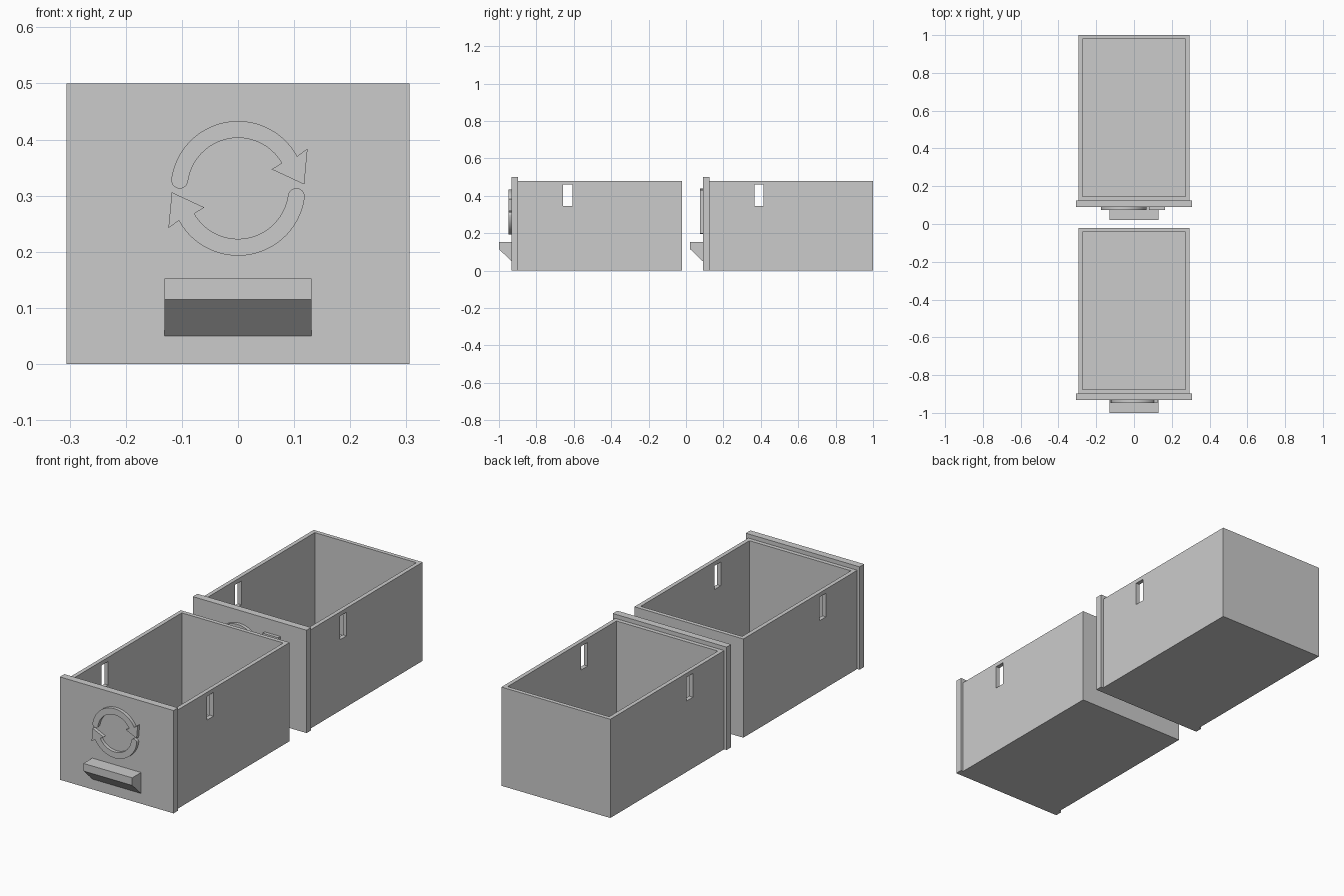
import bpy, bmesh
from math import radians, cos, sin
from mathutils import Vector

if "Cube" in bpy.data.objects:
    bpy.data.objects.remove(bpy.data.objects["Cube"], do_unlink=True)

grey = bpy.data.materials.new("light grey plastic")
grey.use_nodes = True
grey.diffuse_color = (0.6, 0.6, 0.6, 1)
grey.node_tree.nodes["Principled BSDF"].inputs["Base Color"].default_value = (0.6, 0.6, 0.6, 1)


def prism(name, outline, direction):
    """Extrude a closed 3D outline along a direction."""
    bm = bmesh.new()
    face = bm.faces.new([bm.verts.new(p) for p in outline])
    moved = bmesh.ops.extrude_face_region(bm, geom=[face])["geom"]
    bmesh.ops.translate(bm, vec=Vector(direction),
                        verts=[v for v in moved if isinstance(v, bmesh.types.BMVert)])
    bmesh.ops.recalc_face_normals(bm, faces=bm.faces)
    mesh = bpy.data.meshes.new(name)
    bm.to_mesh(mesh)
    bm.free()
    mesh.materials.append(grey)
    obj = bpy.data.objects.new(name, mesh)
    bpy.context.collection.objects.link(obj)
    return obj


def box(name, x, y, z):
    outline = [(x[0], y[0], z[0]), (x[1], y[0], z[0]), (x[1], y[1], z[0]), (x[0], y[1], z[0])]
    return prism(name, outline, (0, 0, z[1] - z[0]))


def cut(obj, cutter):
    cutter.hide_render = True
    mod = obj.modifiers.new("cut", 'BOOLEAN')
    mod.operation, mod.object, mod.solver = 'DIFFERENCE', cutter, 'EXACT'
    bpy.context.view_layer.objects.active = obj
    bpy.ops.object.modifier_apply(modifier=mod.name)
    bpy.data.objects.remove(cutter, do_unlink=True)


def arc(cx, cz, r, start, end, steps):
    angles = [radians(start + (end - start) * i / steps) for i in range(steps + 1)]
    return [(cx + r * cos(a), cz + r * sin(a)) for a in angles]


def raised(name, points, y):
    """Raise a flat emblem outline from the panel front at y."""
    return prism(name, [(px, y, pz) for px, pz in points], (0, -0.016, 0))


def smooth(obj):
    bpy.ops.object.select_all(action='DESELECT')
    obj.select_set(True)
    bpy.context.view_layer.objects.active = obj
    bpy.ops.object.shade_smooth_by_angle(angle=radians(30))


def drawer(prefix, y):
    """Open drawer whose panel front lies at y."""
    back, face = y + 0.91, y + 0.035
    tray = box(prefix + "_tray", (-0.293, 0.293), (face, back), (0, 0.48))
    cut(tray, box("cavity", (-0.273, 0.273), (face + 0.02, back - 0.02), (0.02, 0.6)))
    cut(tray, box("slots", (-0.4, 0.4), (y + 0.275, y + 0.325), (0.345, 0.46)))
    box(prefix + "_front_panel", (-0.306, 0.306), (y, face), (0, 0.5))
    profile = [(y, 0.152), (y - 0.068, 0.152), (y - 0.068, 0.115), (y, 0.05)]
    prism(prefix + "_handle", [(-0.131, py, pz) for py, pz in profile], (0.262, 0, 0))


front_y, rear_y = -0.932, 0.09
drawer("front_drawer", front_y)
drawer("rear_drawer", rear_y)

# Pair of circling arrows on the front drawer, the second turned half round
mid = 0.313
head = [(0.105, 0.37), (0.124, 0.384), (0.118, 0.32), (0.06, 0.347)]
arrow = arc(0, mid, 0.12, 172, 30, 32) + head + arc(0, mid, 0.09, 30, 172, 32)
cap = arc(0, mid, 0.105, 172, 172, 1)[0]
arrow += arc(cap[0], cap[1], 0.015, 340, 190, 8)
smooth(raised("upper_arrow", arrow, front_y))
smooth(raised("lower_arrow", [(-px, 2 * mid - pz) for px, pz in arrow], front_y))

# Ring and upright bar on the rear drawer
ring = raised("rear_ring", arc(-0.055, 0.317, 0.121, 0, 354.375, 63), rear_y)
hole = prism("ring_hole", [(px, rear_y + 0.02, pz) for px, pz in
                           arc(-0.055, 0.317, 0.09, 0, 354.375, 63)], (0, -0.06, 0))
cut(ring, hole)
smooth(ring)
raised("rear_bar", [(0.08, 0.2), (0.165, 0.2), (0.165, 0.432), (0.08, 0.432)], rear_y)
